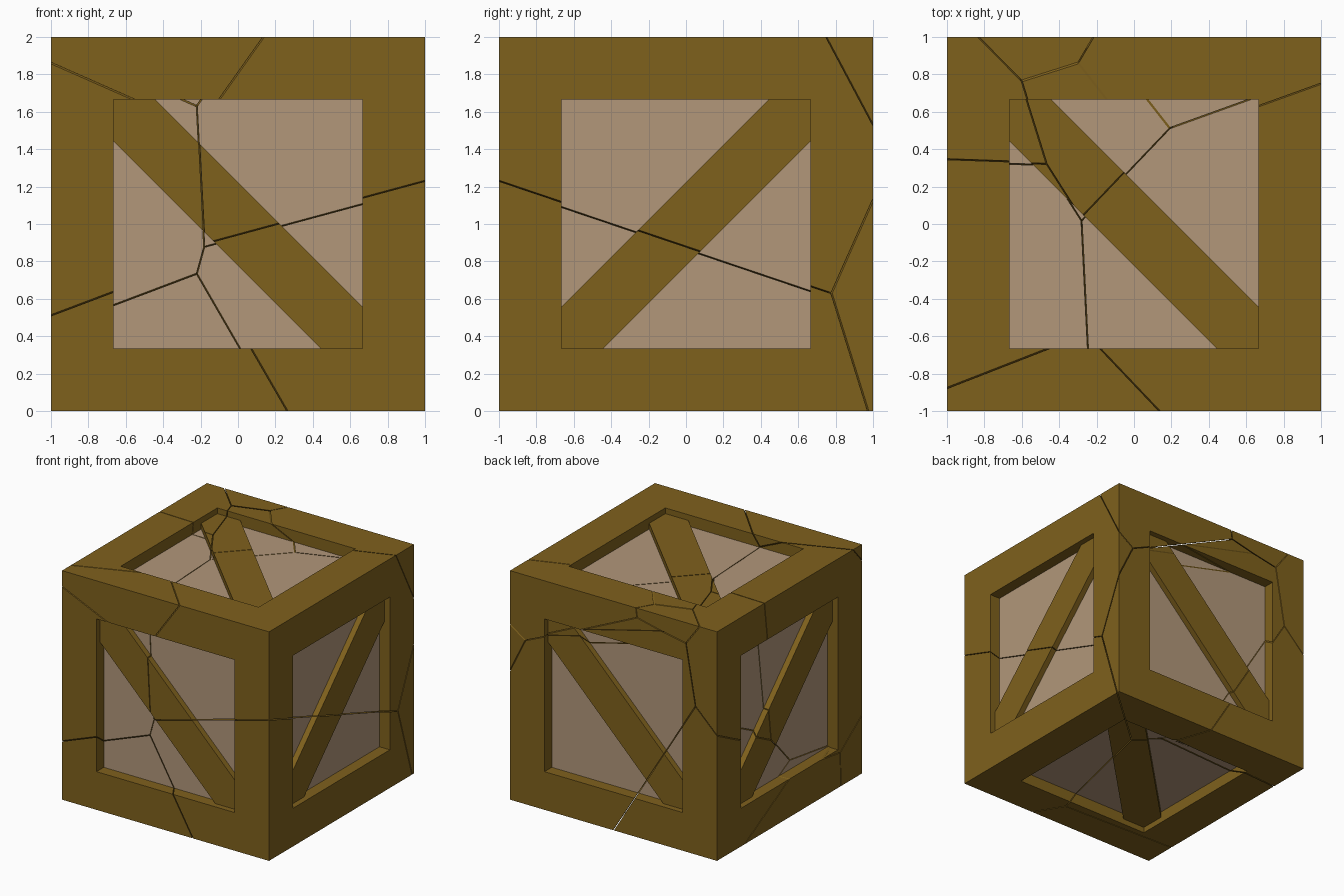
import bpy, bmesh
from mathutils import Vector

if "Cube" in bpy.data.objects:
    bpy.data.objects.remove(bpy.data.objects["Cube"])

GAP = 0.003          # half width of a crack


def material(name, rgb):
    m = bpy.data.materials.new(name)
    m.diffuse_color = (*rgb, 1)
    m.use_nodes = True
    m.node_tree.nodes["Principled BSDF"].inputs["Base Color"].default_value = m.diffuse_color
    return m


WOOD = material("wood", (0.212, 0.119, 0.012))
PANEL = material("panel_wood", (0.445, 0.309, 0.195))


def make_object(name, bm):
    mesh = bpy.data.meshes.new(name)
    bmesh.ops.recalc_face_normals(bm, faces=bm.faces[:])
    bm.to_mesh(mesh)
    bm.free()
    mesh.materials.append(WOOD)
    mesh.materials.append(PANEL)
    obj = bpy.data.objects.new(name, mesh)
    bpy.context.collection.objects.link(obj)
    return obj


def boolean_mesh(obj, other, operation):
    """Mesh of obj combined with other."""
    mod = obj.modifiers.new("bool", 'BOOLEAN')
    mod.operation, mod.object, mod.solver = operation, other, 'EXACT'
    bpy.context.view_layer.update()
    dg = bpy.context.evaluated_depsgraph_get()
    mesh = bpy.data.meshes.new_from_object(obj.evaluated_get(dg))
    obj.modifiers.remove(mod)
    return mesh


# Crate body: cube with a recessed panel on every side
bm = bmesh.new()
bmesh.ops.create_cube(bm, size=2)
panels = bm.faces[:]
bmesh.ops.inset_individual(bm, faces=panels, thickness=1 / 3, use_even_offset=True)
for f in bmesh.ops.extrude_discrete_faces(bm, faces=panels)["faces"]:
    f.normal_update()
    f.material_index = 1
    bmesh.ops.translate(bm, verts=f.verts[:], vec=-f.normal * 0.1)
bmesh.ops.translate(bm, verts=bm.verts[:], vec=(0, 0, 1))
crate = make_object("crate_body", bm)

# Diagonal braces: outward normal and the two axes that add up to the diagonal
X, Y, Z = Vector((1, 0, 0)), Vector((0, 1, 0)), Vector((0, 0, 1))
R, W = 0.70, 0.222   # ends run into the frame
outline = [(R, R), (R - W, R), (-R, W - R), (-R, -R), (W - R, -R), (R, R - W)]
bm = bmesh.new()
for n, a, b in [(-Y, X, -Z), (X, Y, Z), (Y, X, Z), (-X, Y, -Z), (Z, X, -Y), (-Z, X, Y)]:
    low, high = [[bm.verts.new(Z + n * d + a * u + b * v) for u, v in outline]
                 for d in (0.85, 0.95)]
    bm.faces.new(low)
    bm.faces.new(high)
    for i in range(6):
        j = (i + 1) % 6
        bm.faces.new((low[i], low[j], high[j], high[i]))
braces = make_object("diagonal_braces", bm)
crate.data = boolean_mesh(crate, braces, 'UNION')

# Broken pieces: each owns the region where its linear weight is the largest
pieces = {
    "left_side": (0, 0, 0, 0),
    "right_side": (1, .05, .053, .179),
    "front_top_chip": (.256, -.657, .581, -1.482),
    "lower_right": (1.096, -.07, -.302, .40),
    "lower_front_left": (.29, -.55, -.768, .133),
    "top_middle": (.631, .402, -.09, .341),
    "back_left": (.0072, .207, -.0265, -.0115),
    "back_top_right": (.82, .55, .319, -.548),
    "back_top_chip": (.529, .722, .36, -.865),
    "back_right": (.62, .47, -.134, .35),
    "lower_left": (.314, .113, -.788, .627),
    "lower_back": (.30, .36, -.33, .46),
}


def piece_cell(name):
    """Convex region of one piece, shrunk by half a crack."""
    bm = bmesh.new()
    bmesh.ops.create_cube(bm, size=2.3)
    bmesh.ops.translate(bm, verts=bm.verts[:], vec=(0, 0, 1))
    own = pieces[name]
    for other, w in pieces.items():
        if other == name:
            continue
        n = Vector([own[i] - w[i] for i in range(3)])
        co = n * ((GAP * n.length - (own[3] - w[3])) / n.length_squared)
        bmesh.ops.bisect_plane(bm, geom=bm.verts[:] + bm.edges[:] + bm.faces[:],
                               dist=1e-6, plane_co=co, plane_no=n.normalized(),
                               clear_inner=True)
        rim = [e for e in bm.edges if e.is_boundary]
        if rim:
            bmesh.ops.holes_fill(bm, edges=rim, sides=0)
    return make_object("cell", bm)


for name in pieces:
    cell = piece_cell(name)
    if len(cell.data.polygons) > 3:
        mesh = boolean_mesh(crate, cell, 'INTERSECT')
        mesh.name = "crate_piece_" + name
        part = bpy.data.objects.new("crate_piece_" + name, mesh)
        bpy.context.collection.objects.link(part)
    bpy.data.objects.remove(cell)

# Sources are no longer needed
bpy.data.objects.remove(braces)
bpy.data.objects.remove(crate)
